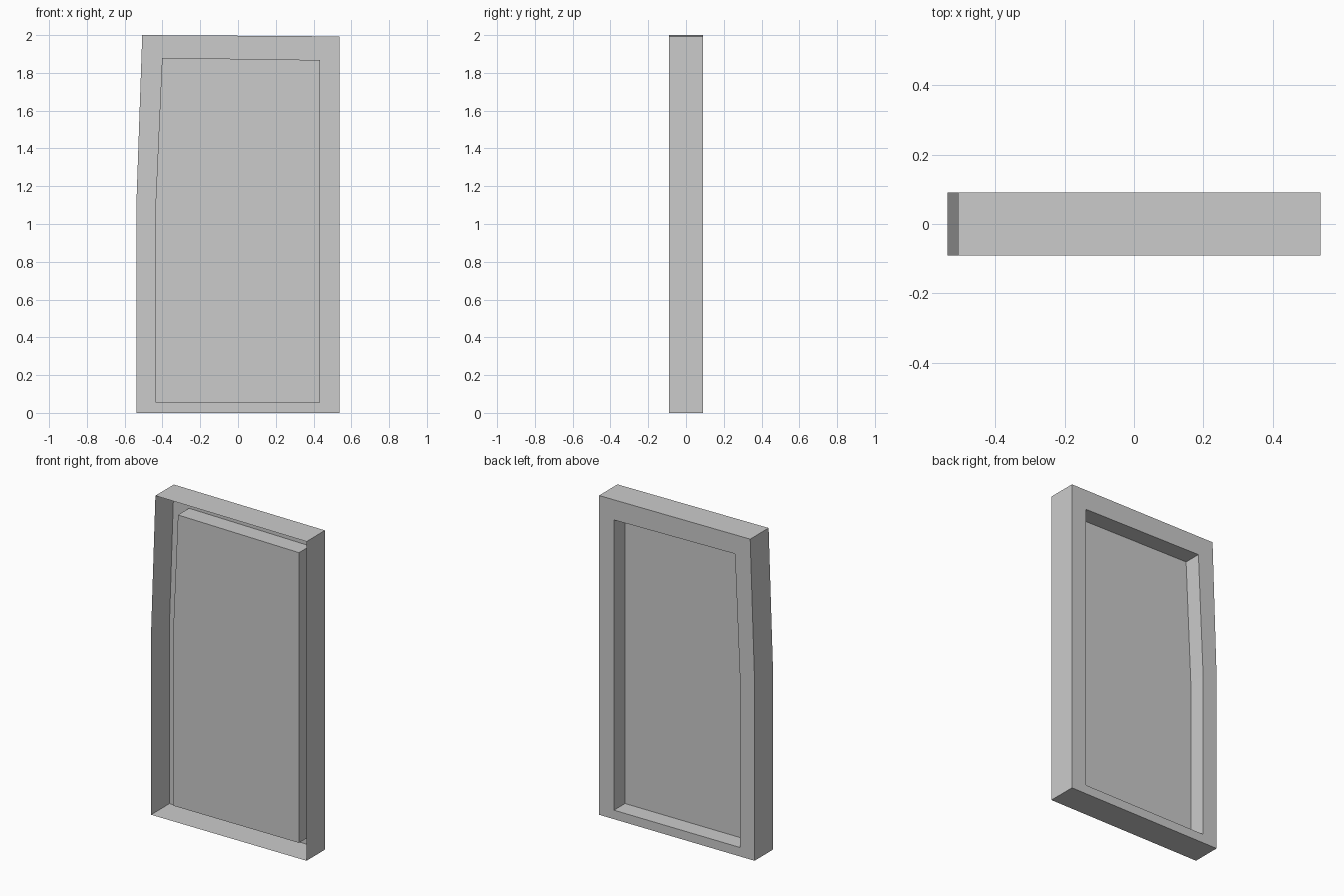
import bpy
import bmesh

cube = bpy.data.objects.get("Cube")
if cube:
    bpy.data.objects.remove(cube, do_unlink=True)

grey = bpy.data.materials.new("plain grey")
colour = (0.6, 0.6, 0.6, 1.0)
grey.diffuse_color = colour
grey.use_nodes = True
grey.node_tree.nodes["Principled BSDF"].inputs["Base Color"].default_value = colour

# Outlines as (x, z), with the bent side on the model's right
outer = [(-0.537, 0), (0.537, 0), (0.537, 1.993), (-0.507, 2.0), (-0.537, 1.13)]
inner = [(-0.437, 0.056), (0.434, 0.056), (0.434, 1.868), (-0.402, 1.88), (-0.437, 1.1)]
FRONT, PANEL, BACK = -0.091, -0.018, 0.091


def build_shell(name, rings, capped=False):
    """Bridge outlines at given depths into a thin shell, optionally closing the last."""
    bm = bmesh.new()
    loops = [[bm.verts.new((x, y, z)) for x, z in outline] for outline, y in rings]
    for a, b in zip(loops, loops[1:]):
        for i in range(len(a)):
            j = (i + 1) % len(a)
            bm.faces.new((a[i], b[i], b[j], a[j]))
    if capped:
        bm.faces.new(loops[-1][::-1])
    mesh = bpy.data.meshes.new(name)
    bm.to_mesh(mesh)
    bm.free()
    mesh.materials.append(grey)
    obj = bpy.data.objects.new(name, mesh)
    bpy.context.collection.objects.link(obj)
    return obj


# Outer walls, open at the front, with a flat rim at the back
build_shell("frame", [(outer, FRONT), (outer, BACK), (inner, BACK)])
# Panel recessed from the back, standing forward inside the frame
build_shell("recessed_panel", [(inner, BACK), (inner, PANEL)], capped=True)
